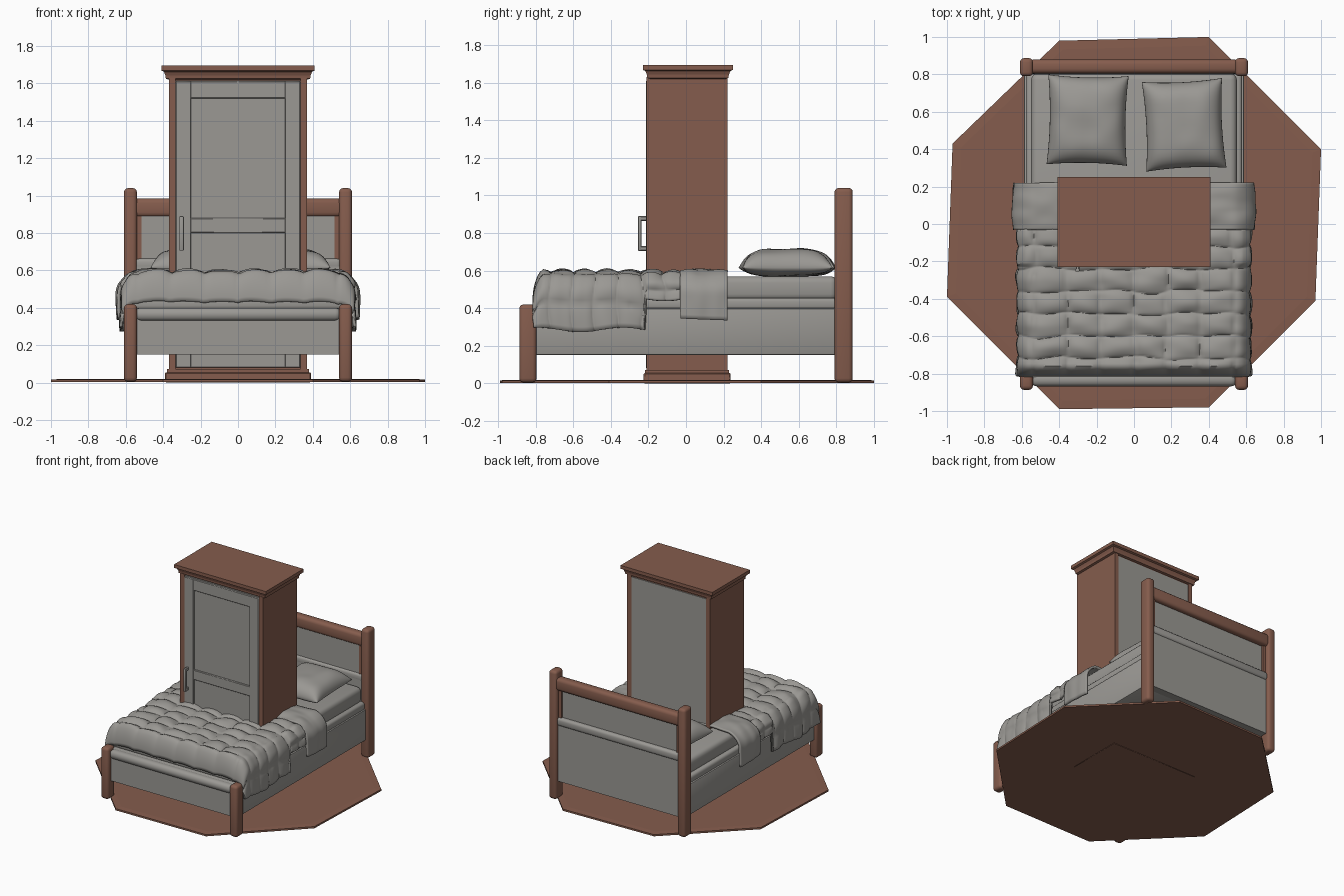
import bpy, bmesh, math, random
from mathutils import noise, Vector

if "Cube" in bpy.data.objects:
    bpy.data.objects.remove(bpy.data.objects["Cube"])

random.seed(3)


def material(name, rgb):
    m = bpy.data.materials.new(name)
    m.diffuse_color = (*rgb, 1)
    m.use_nodes = True
    m.node_tree.nodes["Principled BSDF"].inputs["Base Color"].default_value = m.diffuse_color
    return m


BROWN = material("brown wood", (0.235, 0.108, 0.074))
GREY = material("warm grey", (0.325, 0.315, 0.295))


def finish(name, bm, mat, smooth=None):
    me = bpy.data.meshes.new(name)
    bm.to_mesh(me)
    bm.free()
    ob = bpy.data.objects.new(name, me)
    bpy.context.collection.objects.link(ob)
    me.materials.append(mat)
    if smooth:
        bpy.ops.object.select_all(action='DESELECT')
        ob.select_set(True)
        bpy.context.view_layer.objects.active = ob
        bpy.ops.object.shade_smooth_by_angle(angle=math.radians(smooth))
    return ob


def box(name, x, y, z, mat, bevel=0, seg=3):
    bm = bmesh.new()
    bmesh.ops.create_cube(bm, size=1)
    for v in bm.verts:
        for i, (lo, hi) in enumerate((x, y, z)):
            v.co[i] = (lo + hi) / 2 + v.co[i] * (hi - lo)
    if bevel:
        bmesh.ops.bevel(bm, geom=bm.edges[:], offset=bevel, segments=seg,
                        profile=0.5, affect='EDGES')
    return finish(name, bm, mat, 40 if bevel else None)


def grid_mesh(bm, rows):
    vs = [[bm.verts.new(p) for p in r] for r in rows]
    for a, b in zip(vs, vs[1:]):
        for i in range(len(a) - 1):
            bm.faces.new((a[i], a[i + 1], b[i + 1], b[i]))


# rug: octagon with a slightly raised field
bm = bmesh.new()
pts = [(-0.4, 0.98), (-0.97, 0.43), (-1, -0.39), (-0.4, -0.99),
       (0.4, -0.98), (0.97, -0.41), (1, 0.4), (0.4, 1)]
f = bm.faces.new([bm.verts.new((x, y, 0.002)) for x, y in pts])
ext = bmesh.ops.extrude_face_region(bm, geom=[f])
for v in ext["geom"]:
    if isinstance(v, bmesh.types.BMVert):
        v.co.z = 0.016
top = [g for g in ext["geom"] if isinstance(g, bmesh.types.BMFace)]
bmesh.ops.inset_region(bm, faces=top, thickness=0.05, depth=0.003)
bmesh.ops.recalc_face_normals(bm, faces=bm.faces)
finish("rug", bm, BROWN)

# wardrobe carcass
box("wardrobe_body", (-0.36, 0.36), (-0.19, 0.21), (0.02, 1.63), BROWN)
for s, side in ((-1, "left"), (1, "right")):
    x = sorted((s * 0.333, s * 0.37))
    box(f"wardrobe_side_{side}", x, (-0.21, 0.222), (0.02, 1.63), BROWN)
box("wardrobe_plinth", (-0.39, 0.39), (-0.225, 0.238), (0, 0.055), BROWN, 0.006, 1)
box("wardrobe_plinth_step", (-0.38, 0.38), (-0.217, 0.23), (0.05, 0.072), BROWN)
box("wardrobe_back_panel", (-0.333, 0.333), (0.2, 0.217), (0.08, 1.61), GREY)

# cornice: stacked rectangles following a moulding profile
bm = bmesh.new()
rings = []
for out, z in ((0.0, 1.62), (0.016, 1.625), (0.018, 1.642), (0.026, 1.662),
               (0.04, 1.668), (0.04, 1.695)):
    rings.append([bm.verts.new((sx * (0.37 + out), 0.01 + sy * (0.2 + out), z))
                  for sx, sy in ((-1, -1), (1, -1), (1, 1), (-1, 1))])
for a, b in zip(rings, rings[1:]):
    for i in range(4):
        j = (i + 1) % 4
        bm.faces.new((a[i], a[j], b[j], b[i]))
bm.faces.new(rings[-1])
bm.faces.new(rings[0][::-1])
finish("wardrobe_cornice", bm, BROWN)

# door with recessed panels and a pull handle
box("door_panel", (-0.333, 0.333), (-0.2, -0.18), (0.08, 1.615), GREY)
for s, side in ((-1, "left"), (1, "right")):
    box(f"door_stile_{side}", sorted((s * 0.25, s * 0.333)), (-0.213, -0.19),
        (0.08, 1.612), GREY, 0.004, 1)
for name, z in (("top", (1.52, 1.612)), ("middle", (0.8, 0.88)), ("bottom", (0.08, 0.16))):
    box(f"door_rail_{name}", (-0.255, 0.255), (-0.212, -0.19), z, GREY, 0.004, 1)
box("handle_bar", (-0.313, -0.29), (-0.255, -0.238), (0.705, 0.89), GREY, 0.005, 2)
for z in (0.705, 0.865):
    box("handle_stub", (-0.311, -0.292), (-0.245, -0.205), (z, z + 0.025), GREY, 0.004, 1)

# bed posts
for s, side in ((-1, "left"), (1, "right")):
    x = sorted((s * 0.54, s * 0.61))
    box(f"head_post_{side}", x, (0.79, 0.887), (0.005, 1.04), BROWN, 0.022)
    box(f"foot_post_{side}", x, (-0.887, -0.795), (0.005, 0.42), BROWN, 0.022)

# headboard
box("headboard_rail", (-0.56, 0.56), (0.805, 0.88), (0.885, 0.985), BROWN, 0.025)
box("headboard_upper_panel", (-0.55, 0.55), (0.815, 0.84), (0.6, 0.9), GREY)
box("headboard_lower_panel", (-0.55, 0.55), (0.8, 0.86), (0.15, 0.62), GREY)
box("headboard_ledge", (-0.55, 0.55), (0.8, 0.872), (0.6, 0.665), GREY, 0.02)
for s, side in ((-1, "left"), (1, "right")):
    box(f"headboard_edge_{side}", sorted((s * 0.515, s * 0.55)), (0.81, 0.855),
        (0.66, 0.89), BROWN)

# bed frame, foot roll and mattress
box("bed_frame", (-0.588, 0.588), (-0.825, 0.81), (0.15, 0.4), GREY, 0.01, 2)
box("foot_panel", (-0.55, 0.55), (-0.85, -0.81), (0.15, 0.34), GREY)
box("foot_roll", (-0.55, 0.55), (-0.868, -0.795), (0.33, 0.4), GREY, 0.03)
box("mattress_base", (-0.578, 0.578), (-0.79, 0.805), (0.39, 0.455), GREY, 0.02)
box("mattress", (-0.55, 0.55), (-0.79, 0.805), (0.44, 0.57), GREY, 0.035)


def cover(name, path, hem, flat, wide, top, puff):
    """Cloth draped across the bed: path lists (y, front drop) pairs."""
    n = 96
    rows = []
    for y, drop in path:
        row = []
        low = hem(y)
        for i in range(n + 1):
            u = i / n * 2 - 1
            a = abs(u)
            s = 1 if u > 0 else -1
            if a < 0.66:                       # flat top
                x, z = flat * a / 0.66, top
            else:                              # rounded edge, then hanging side
                t = (a - 0.66) / 0.34
                x = flat + (wide - flat) * math.sin(min(t * 1.7, 1) * math.pi / 2)
                z = top + (low - top) * t ** 1.5
            bump = puff(u, y)
            ripple = 0.012 * noise.noise(Vector((u * 5, y * 13, 2)))
            if a > 0.75:
                x += (bump + ripple) * 0.6
            else:
                z += bump + ripple
            z -= drop * max(0, (z - low) / (top - low))
            row.append((s * x, y, z))
        rows.append(row)
    bm = bmesh.new()
    grid_mesh(bm, rows)
    ob = finish(name, bm, GREY, 60)
    mod = ob.modifiers.new("thickness", 'SOLIDIFY')
    mod.thickness = 0.018
    mod.offset = 0


def quilted(u, y):
    wob = 0.03 * noise.noise(Vector((u * 4, y * 5, 7)))
    cell = abs(math.sin((u + wob) * math.pi * 4.5)) ** 0.5 \
        * abs(math.sin((y + wob) * math.pi / 0.12)) ** 0.5
    return 0.03 * cell - 0.008


# quilt over the foot half, front edge turned down
path = []
for i in range(9):
    t = i / 8
    path.append((-0.808 + 0.05 * t ** 2, 0.15 * (1 - t) ** 1.2))
path += [(-0.757 + 0.727 * i / 84, 0) for i in range(1, 85)]
cover("quilt", path,
      lambda y: (0.285 if y < -0.22 else 0.45) + 0.012 * math.sin(y * 14),
      0.53, 0.61, 0.575, quilted)

# folded-back end of the quilt
cover("quilt_fold", [(-0.03 + 0.25 * i / 24 , 0) for i in range(25)],
      lambda y: 0.34 + 0.04 * (0.1 - y), 0.53, 0.635, 0.59,
      lambda u, y: 0.01 * math.sin((y + 0.03) / 0.25 * math.pi))

# pillows: two domed grids each
for name, cx, cy, rot in (("left", -0.248, 0.555, -0.02), ("right", 0.268, 0.53, 0.05)):
    bm = bmesh.new()
    n = 24
    for side in (1, -1):
        rows = []
        for j in range(n + 1):
            v = math.sin((j / n - 0.5) * math.pi)
            row = []
            for i in range(n + 1):
                u = math.sin((i / n - 0.5) * math.pi)
                h = (max(0, (1 - u ** 4) * (1 - v ** 4))) ** 0.55
                x = 0.215 * u * (1 - 0.06 * (1 - v * v))
                y = 0.24 * v * (1 - 0.05 * (1 - u * u))
                z = 0.615 + side * h * (0.1 if side > 0 else 0.045)
                z += 0.008 * h * noise.noise(Vector((u * 2 + cx * 9, v * 2, 1)))
                row.append((cx + x * math.cos(rot) - y * math.sin(rot),
                            cy + x * math.sin(rot) + y * math.cos(rot), z))
            rows.append(row if side > 0 else row[::-1])
        grid_mesh(bm, rows)
    bmesh.ops.remove_doubles(bm, verts=bm.verts, dist=0.0005)
    bmesh.ops.recalc_face_normals(bm, faces=bm.faces)
    finish(f"pillow_{name}", bm, GREY, 80)
